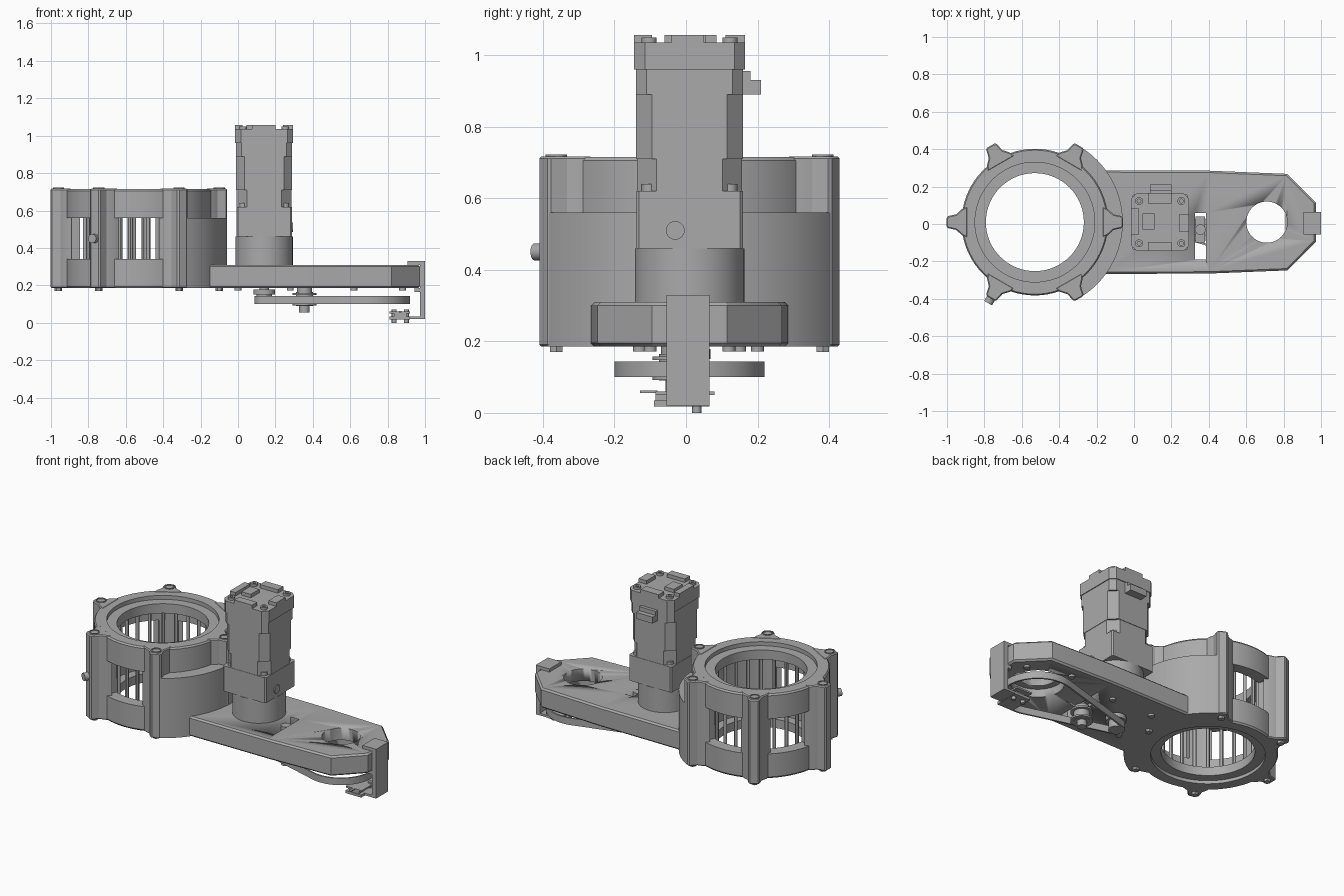
import bpy, bmesh
from math import sin, cos, pi, radians, acos
from mathutils import Vector

cube = bpy.data.objects.get("Cube")
if cube:
    bpy.data.objects.remove(cube)

grey = bpy.data.materials.new("mid_grey")
grey.use_nodes = True
grey.diffuse_color = (0.4, 0.4, 0.4, 1)
grey.node_tree.nodes["Principled BSDF"].inputs["Base Color"].default_value = (0.4, 0.4, 0.4, 1)

CY = 0.01                      # shared centre line
RING = (-0.53, CY)
MOTOR = (0.14, CY)
HUB = (0.71, CY)


def finish(name, bm):
    bmesh.ops.recalc_face_normals(bm, faces=bm.faces)
    mesh = bpy.data.meshes.new(name)
    bm.to_mesh(mesh)
    bm.free()
    mesh.materials.append(grey)
    ob = bpy.data.objects.new(name, mesh)
    bpy.context.collection.objects.link(ob)
    bpy.ops.object.select_all(action='DESELECT')
    ob.select_set(True)
    bpy.context.view_layer.objects.active = ob
    bpy.ops.object.shade_smooth_by_angle(angle=radians(30))
    return ob


def prism(name, outline, z0, z1, bevel=0):
    bm = bmesh.new()
    face = bm.faces.new([bm.verts.new((x, y, z0)) for x, y in outline])
    up = bmesh.ops.extrude_face_region(bm, geom=[face])["geom"]
    bmesh.ops.translate(bm, vec=(0, 0, z1 - z0), verts=[v for v in up if isinstance(v, bmesh.types.BMVert)])
    if bevel:
        rim = [e for e in bm.edges if abs(e.verts[0].co.z - e.verts[1].co.z) < 1e-5]
        bmesh.ops.bevel(bm, geom=rim, offset=bevel, segments=1, affect='EDGES')
    return finish(name, bm)


def box(name, x0, x1, y0, y1, z0, z1):
    return prism(name, [(x0, y0), (x1, y0), (x1, y1), (x0, y1)], z0, z1)


def arc(c, r, a0, a1, n):
    return [(c[0] + r * cos(a0 + (a1 - a0) * i / n), c[1] + r * sin(a0 + (a1 - a0) * i / n))
            for i in range(n + 1)]


def disc(name, c, r, z0, z1, n=32):
    return prism(name, arc(c, r, 0, 2 * pi, n)[:-1], z0, z1)


def sweep(name, profile, a0=0, a1=360, n=72, c=RING):
    """Turn a closed (radius, height) profile about a vertical axis."""
    full = a1 - a0 == 360
    bm = bmesh.new()
    rows = []
    for i in range(n if full else n + 1):
        a = radians(a0 + (a1 - a0) * i / n)
        rows.append([bm.verts.new((c[0] + r * cos(a), c[1] + r * sin(a), z)) for r, z in profile])
    k = len(profile)
    for i in range(n):
        p, q = rows[i], rows[(i + 1) % len(rows)]
        for j in range(k):
            bm.faces.new((p[j], q[j], q[(j + 1) % k], p[(j + 1) % k]))
    if not full:
        bm.faces.new(rows[0])
        bm.faces.new(rows[-1])
    return finish(name, bm)


def band(r0, r1, z0, z1):
    return [(r0, z0), (r1, z0), (r1, z1), (r0, z1)]


def rod(name, start, end, r, n=24):
    s, e = Vector(start), Vector(end)
    bm = bmesh.new()
    bmesh.ops.create_cone(bm, cap_ends=True, segments=n, radius1=r, radius2=r, depth=(e - s).length)
    turn = (e - s).to_track_quat('Z', 'Y').to_matrix().to_4x4()
    turn.translation = (s + e) / 2
    bm.transform(turn)
    return finish(name, bm)


def cut(ob, cutter):
    cutter.hide_render = True
    mod = ob.modifiers.new("cut", 'BOOLEAN')
    mod.operation = 'DIFFERENCE'
    mod.solver = 'EXACT'
    mod.object = cutter
    bpy.context.view_layer.objects.active = ob
    bpy.ops.object.modifier_apply(modifier=mod.name)
    bpy.data.objects.remove(cutter)


# Round cage: lower and upper rings with stepped openings
sweep("cage_lower_ring", [(0.32, 0.185), (0.385, 0.185), (0.392, 0.195), (0.392, 0.34), (0.32, 0.34),
                          (0.32, 0.26), (0.262, 0.26), (0.262, 0.205), (0.32, 0.205)])
sweep("cage_upper_ring", [(0.32, 0.56), (0.392, 0.56), (0.392, 0.705), (0.385, 0.715), (0.32, 0.715),
                          (0.32, 0.69), (0.262, 0.69), (0.262, 0.63), (0.32, 0.63)])
# Thick closed wall facing the arm
sweep("cage_closed_wall", band(0.32, 0.47, 0.185, 0.56), -60, 60, 32)

# Cage bars
for i in range(24):
    a = radians(15 * i + 5)
    p = (RING[0] + 0.29 * cos(a), RING[1] + 0.29 * sin(a))
    disc("cage_bar", p, 0.011, 0.25, 0.64, 12)

# Six bolt lugs with window posts and bolts
for i in range(6):
    a = radians(60 * i)
    u, w = Vector((cos(a), sin(a))), Vector((-sin(a), cos(a)))
    c = Vector(RING)
    side = [(0.36, 0.085), (0.39, 0.07), (0.42, 0.042), (0.465, 0.032), (0.472, 0.022)]
    pts = [c + u * r - w * h for r, h in side] + [c + u * r + w * h for r, h in reversed(side)]
    prism("cage_lug", pts, 0.185, 0.717, 0.006)
    if i:
        sweep("cage_post", band(0.32, 0.392, 0.34, 0.56), 60 * i - 9, 60 * i + 9, 6)
    bolt = c + u * 0.43
    sweep("bolt_rim", band(0.024, 0.03, 0.715, 0.722), 0, 360, 24, bolt)
    disc("bolt_head", bolt, 0.02, 0.17, 0.19, 6)

# Side knob on one lug
a = radians(-120)
rod("side_knob", (RING[0] + 0.45 * cos(a), RING[1] + 0.45 * sin(a), 0.45),
    (RING[0] + 0.5 * cos(a), RING[1] + 0.5 * sin(a), 0.45), 0.024)

# Arm plate with hub hole, tensioner slot and underside counterbore
half = [(-0.16, 0.277), (0.4, 0.275), (0.82, 0.258), (0.972, 0.105)]
arm = prism("arm", [(x, CY - y) for x, y in half] + [(x, CY + y) for x, y in reversed(half)],
            0.185, 0.31, 0.01)
cut(arm, disc("hole_cutter", HUB, 0.11, 0.1, 0.4, 48))
cut(arm, disc("counterbore_cutter", HUB, 0.15, 0.1, 0.235, 48))
cut(arm, box("slot_cutter", 0.325, 0.385, -0.19, 0.06, 0.1, 0.4))
for x, y in ((0.0, 0.15), (0.28, 0.15), (0.0, -0.13), (0.28, -0.13), (0.62, 0.2), (0.88, 0.12), (0.88, -0.1)):
    disc("arm_underside_bolt", (x, y), 0.018, 0.172, 0.19, 16)


# Motor: round foot, square block and bevelled upper sections
def octagon(w, k):
    q = [(w, -w + k), (w, w - k), (w - k, w), (k - w, w), (-w, w - k), (-w, k - w), (k - w, -w), (w - k, -w)]
    return [(MOTOR[0] + x, MOTOR[1] + y) for x, y in q]


disc("motor_foot", MOTOR, 0.153, 0.29, 0.46, 48)
for name, w, k, z0, z1 in (("motor_gear_block", 0.149, 0.008, 0.46, 0.62),
                           ("motor_neck", 0.147, 0.055, 0.62, 0.71),
                           ("motor_body", 0.15, 0.045, 0.71, 0.89),
                           ("motor_collar", 0.15, 0.03, 0.89, 0.96),
                           ("motor_cap", 0.155, 0.03, 0.96, 1.035)):
    prism(name, octagon(w, k), z0, z1)
for sx in (-1, 1):
    for sy in (-1, 1):
        p = (MOTOR[0] + sx * 0.113, MOTOR[1] + sy * 0.113)
        disc("motor_lower_screw", p, 0.021, 0.62, 0.64, 20)
        sweep("motor_top_screw", band(0.01, 0.021, 1.03, 1.05), 0, 360, 20, p)
for x0, x1, y0, y1 in ((-0.015, 0.025, -0.06, 0.085), (0.24, 0.295, -0.04, 0.05),
                       (0.075, 0.2, -0.145, -0.095), (0.075, 0.2, 0.11, 0.165), (0.045, 0.11, -0.03, 0.055)):
    box("motor_top_block", x0, x1, y0, y1, 0.99, 1.057)
box("connector_shelf", 0.085, 0.2, 0.15, 0.21, 0.89, 0.93)
box("connector_back", 0.085, 0.2, 0.15, 0.18, 0.92, 0.955)
rod("motor_side_screw", (0.28, -0.03, 0.51), (0.295, -0.03, 0.51), 0.026)

# Drive pulley, tensioner and shafts
disc("drive_shaft", MOTOR, 0.025, 0.1, 0.3)
disc("drive_pulley", MOTOR, 0.042, 0.1, 0.15)
disc("drive_flange", MOTOR, 0.058, 0.15, 0.178)
IDLER = (0.355, -0.03)
disc("tensioner_shaft", IDLER, 0.028, 0.055, 0.3)
disc("tensioner_wheel", IDLER, 0.046, 0.09, 0.165)
for z in (0.092, 0.148):
    disc("tensioner_flange", IDLER, 0.064, z, z + 0.01)
disc("tensioner_collar", IDLER, 0.04, 0.165, 0.187)
box("tensioner_slider", 0.33, 0.38, -0.1, 0.04, 0.2, 0.265)


# Belt: open loop around the drive pulley and the hub
def loop(r0, r1):
    t = acos((r1 - r0) / (HUB[0] - MOTOR[0]))
    return arc(HUB, r1, t - pi, pi - t, 40) + arc(MOTOR, r0, pi - t, pi + t, 16)


bm = bmesh.new()
outer, inner = loop(0.052, 0.21), loop(0.042, 0.2)
rings = [[bm.verts.new((x, y, z)) for x, y in pts]
         for pts, z in ((outer, 0.1), (outer, 0.143), (inner, 0.143), (inner, 0.1))]
for i in range(len(outer)):
    j = (i + 1) % len(outer)
    for k in range(4):
        a, b = rings[k], rings[(k + 1) % 4]
        bm.faces.new((a[i], a[j], b[j], b[i]))
finish("belt", bm)

# End bracket with sensor board
box("bracket_upright", 0.972, 1.0, -0.055, 0.065, 0.02, 0.33)
box("bracket_top_tab", 0.905, 1.0, -0.055, 0.065, 0.31, 0.33)
box("bracket_inner_tab", 0.945, 0.98, -0.055, 0.065, 0.165, 0.187)
box("bracket_foot", 0.9, 1.0, -0.055, 0.065, 0.02, 0.034)
box("sensor_base", 0.81, 0.92, -0.09, 0.065, 0.018, 0.034)
box("sensor_body", 0.835, 0.9, -0.085, 0.05, 0.034, 0.05)
box("sensor_board", 0.81, 0.92, -0.085, 0.08, 0.05, 0.06)
box("sensor_pin", 0.86, 0.875, -0.128, -0.08, 0.056, 0.062)
for x in (0.835, 0.9):
    disc("sensor_screw", (x, 0.03), 0.013, 0.0, 0.07, 16)
